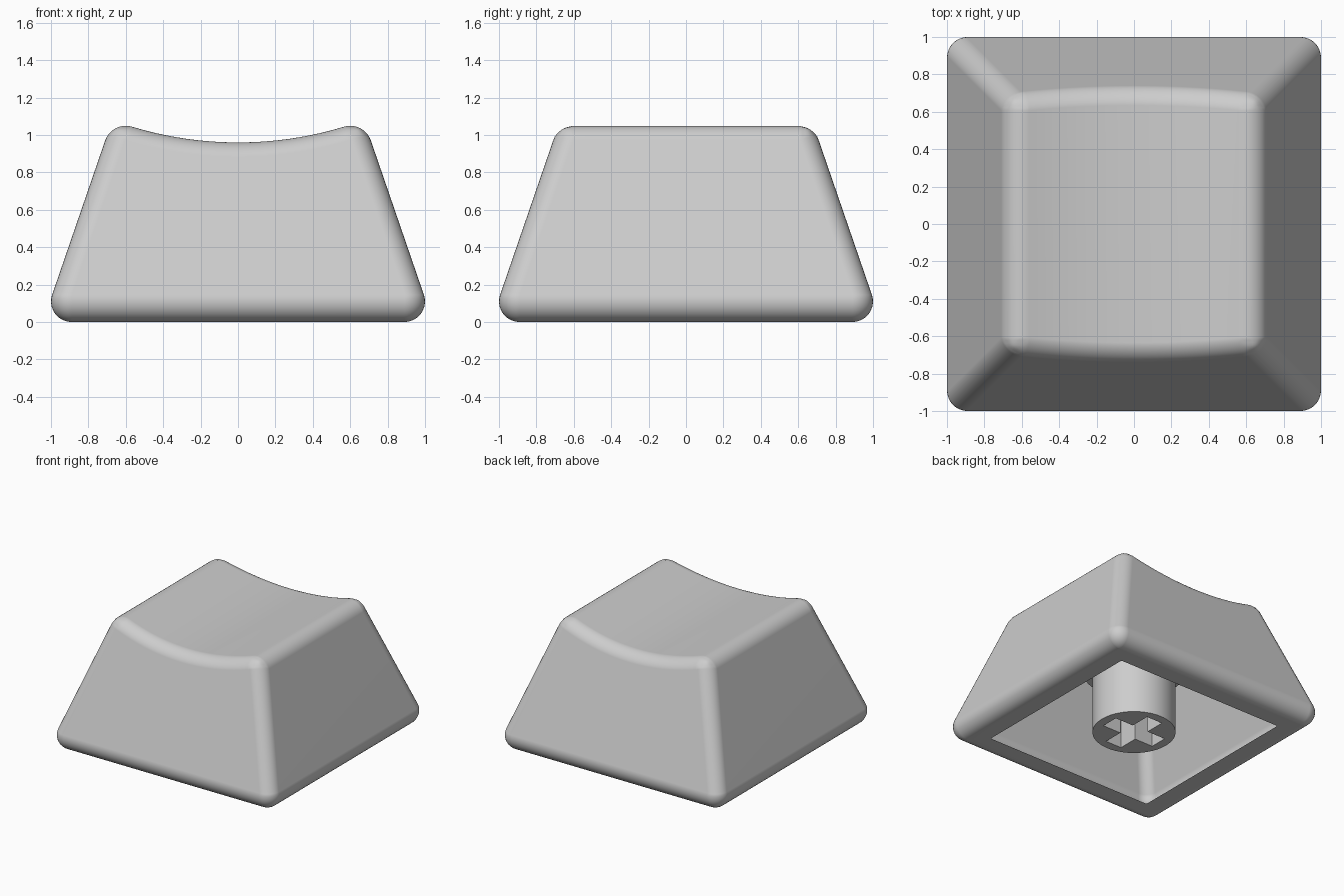
import bpy, bmesh, math
from mathutils import Matrix

cube = bpy.data.objects.get("Cube")
if cube:
    bpy.data.objects.remove(cube, do_unlink=True)

TAPER = 0.344        # inward lean of the walls per unit height
BASE = 1.044         # half width the walls would reach at z = 0
RADIUS = 0.11        # fillet radius of the outer edges
LEAN = math.atan(TAPER)
CORE = 0.889         # half width of the flat underside
JOIN = RADIUS * (1 + math.sin(LEAN))   # height where wall meets base fillet

grey = bpy.data.materials.new("light_grey")
grey.use_nodes = True
grey.diffuse_color = (0.61, 0.61, 0.61, 1)
grey.node_tree.nodes["Principled BSDF"].inputs["Base Color"].default_value = (0.61, 0.61, 0.61, 1)


def finish(name, bm):
    bmesh.ops.recalc_face_normals(bm, faces=bm.faces)
    mesh = bpy.data.meshes.new(name)
    bm.to_mesh(mesh)
    bm.free()
    mesh.materials.append(grey)
    obj = bpy.data.objects.new(name, mesh)
    bpy.context.collection.objects.link(obj)
    return obj


def activate(obj):
    bpy.ops.object.select_all(action='DESELECT')
    obj.select_set(True)
    bpy.context.view_layer.objects.active = obj


def apply_modifier(obj, kind, **settings):
    mod = obj.modifiers.new(kind.title(), kind)
    for key, value in settings.items():
        setattr(mod, key, value)
    activate(obj)
    bpy.ops.object.modifier_apply(modifier=mod.name)


def cut(obj, cutter):
    apply_modifier(obj, 'BOOLEAN', operation='DIFFERENCE', solver='EXACT', object=cutter)
    bpy.data.objects.remove(cutter, do_unlink=True)


def shade(obj):
    activate(obj)
    bpy.ops.object.shade_smooth_by_angle(angle=math.radians(30))
    mod = obj.modifiers.new("Even shading", 'WEIGHTED_NORMAL')
    mod.keep_sharp = True


def tapered_block(profile, half_base):
    """Sweep an x-z outline front to back between two leaning planes."""
    bm = bmesh.new()
    ends = [[bm.verts.new((x, s * (half_base - TAPER * z), z)) for x, z in profile]
            for s in (-1, 1)]
    for ring in ends:
        bm.faces.new(ring)
    n = len(profile)
    for i in range(n):
        j = (i + 1) % n
        bm.faces.new((ends[0][i], ends[0][j], ends[1][j], ends[1][i]))
    return bm


def extrude_face(bm, face):
    """Extrude one face in place and return the new cap."""
    geom = bmesh.ops.extrude_face_region(bm, geom=[face])["geom"]
    if face.is_valid:
        bmesh.ops.delete(bm, geom=[face], context='FACES_ONLY')
    return next(g for g in geom if isinstance(g, bmesh.types.BMFace))


def cylinder(name, radius, low, high):
    bm = bmesh.new()
    bmesh.ops.create_cone(bm, cap_ends=True, segments=64, radius1=radius, radius2=radius,
                          depth=high - low, matrix=Matrix.Translation((0, 0, (low + high) / 2)))
    return finish(name, bm)


# Outer body above the base fillet: leaning walls, cylindrical dish along y
R, LOW, REACH, STEPS = 1.95, 0.96, 0.56, 20
dish = []
for i in range(STEPS + 1):
    x = REACH - 2 * REACH * i / STEPS
    dish.append((x, LOW + R - math.sqrt(R * R - x * x)))
corner_x, corner_z = 0.674, 1.076
foot = BASE - TAPER * JOIN
outline = [(-foot, JOIN), (foot, JOIN), (corner_x, corner_z)] + dish + [(-corner_x, corner_z)]
bm = tapered_block(outline, BASE)

# Bevel weights give every edge about the same fillet radius
weight = bm.edges.layers.float.new("bevel_weight_edge")
for e in bm.edges:
    a, b = (v.co for v in e.verts)
    if abs(a.z - b.z) > 0.5:
        e[weight] = 0.9
    elif min(a.z, b.z) > JOIN + 0.1:
        if a.y * b.y > 0:
            e[weight] = 0.72
        elif abs(a.x) > REACH + 0.05:
            e[weight] = 1.0
body = finish("keycap_shell", bm)
apply_modifier(body, 'BEVEL', limit_method='WEIGHT', width=RADIUS, segments=8)

# Base fillet: rings rolled inward around a square core
bm = bmesh.new()
bm.from_mesh(body.data)
cap = min(bm.faces, key=lambda f: f.calc_center_median().z)
start = RADIUS * math.cos(LEAN)
rim = [(v.co.x, v.co.y) for v in cap.verts]
ROLL = 10
for k in range(1, ROLL + 1):
    angle = LEAN - (LEAN + math.pi / 2) * k / ROLL
    scale = RADIUS * math.cos(angle) / start
    cap = extrude_face(bm, cap)
    for v, (x, y) in zip(cap.verts, rim):
        cx, cy = (max(-CORE, min(CORE, c)) for c in (x, y))
        v.co = (cx + (x - cx) * scale, cy + (y - cy) * scale,
                RADIUS * (1 + math.sin(angle)))
bmesh.ops.remove_doubles(bm, verts=bm.verts, dist=0.0005)
bmesh.ops.recalc_face_normals(bm, faces=bm.faces)
bm.to_mesh(body.data)

# Hollow underside: a smaller copy of the body, open at the bottom
SHRINK = 0.85
shrink = Matrix.Translation((0, 0, -0.001)) @ Matrix.Scale(SHRINK, 4)
bmesh.ops.transform(bm, matrix=shrink, verts=bm.verts)
cut(body, finish("cavity_cutter", bm))
shade(body)

# Round stem with a thicker root, running up into the ceiling
CEILING = LOW * SHRINK + 0.03
stem = cylinder("stem", 0.313, 0, CEILING)
shade(cylinder("stem_root", 0.385, 0.52, CEILING))

# Cross-shaped socket in the stem
L, W = 0.24, 0.073
plus = []
for k in range(4):
    c, s = round(math.cos(k * math.pi / 2)), round(math.sin(k * math.pi / 2))
    plus += [(c * x - s * y, s * x + c * y) for x, y in ((L, -W), (L, W), (W, W))]
bm = bmesh.new()
face = bm.faces.new([bm.verts.new((x, y, -0.1)) for x, y in plus])
extruded = bmesh.ops.extrude_face_region(bm, geom=[face])["geom"]
bmesh.ops.translate(bm, vec=(0, 0, 0.6), verts=[g for g in extruded if isinstance(g, bmesh.types.BMVert)])
cut(stem, finish("socket_cutter", bm))
shade(stem)
